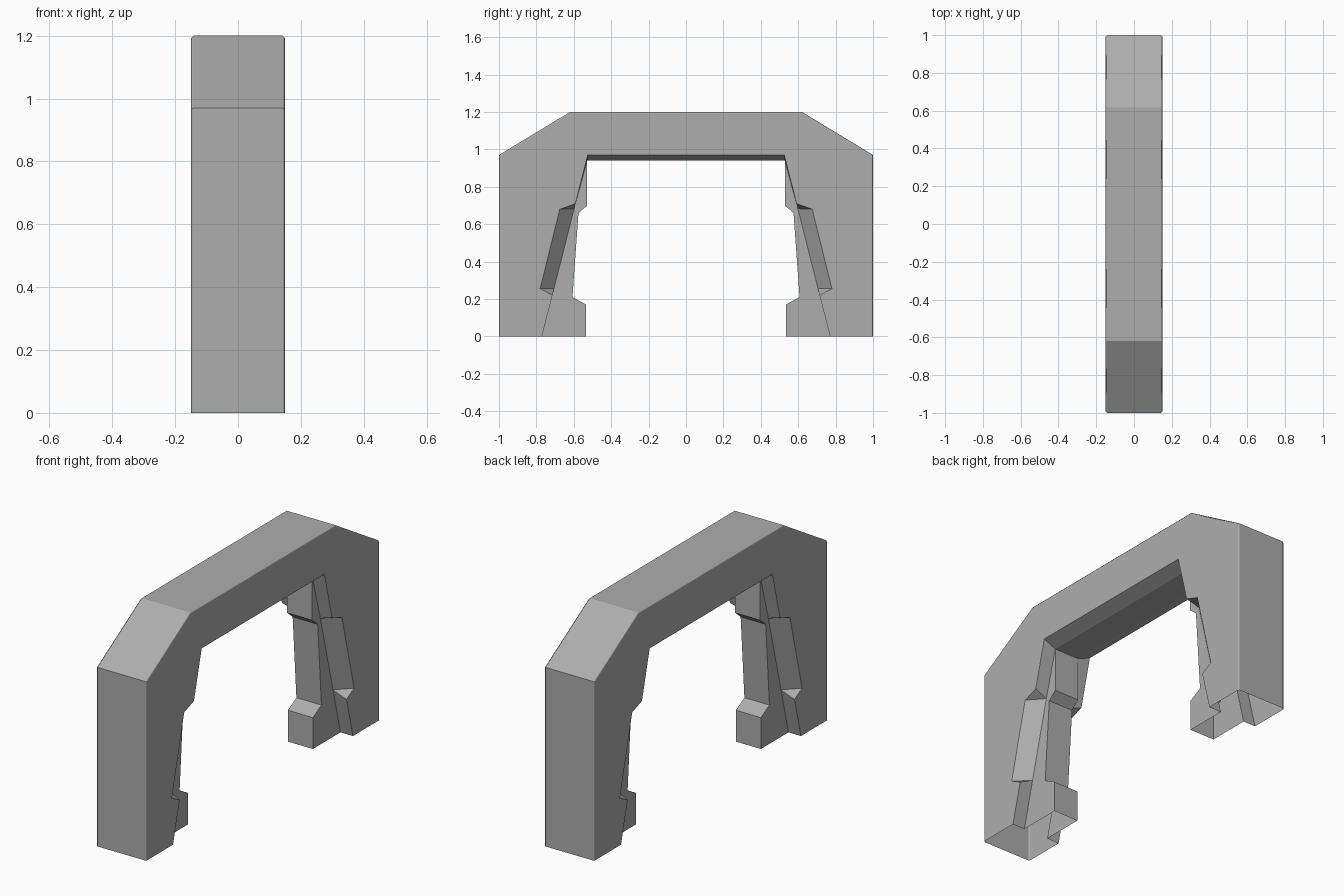
import bpy, bmesh, math

if "Cube" in bpy.data.objects:
    bpy.data.objects.remove(bpy.data.objects["Cube"])

W, R, C = 0.15, 0.075, 0.008   # half width, rib half width, edge chamfer

# One quarter (x > 0, y > 0); profiles are (y, z)
outer = [(1, 0), (1, 0.97), (0.62, 1.2), (0, 1.2)]
outer_in = [(1 - C, 0), (1 - C, 0.966), (0.618, 1.2 - C), (0, 1.2 - C)]
rib = [(0, 0.94), (0.528, 0.94), (0.528, 0.70), (0.575, 0.66),
       (0.607, 0.21), (0.534, 0.17), (0.534, 0)]
inner_top, inner_foot = (0.525, 0.97), (0.77, 0)
# Side recess: three points at the top end and three at the bottom end
p1, p2, p3 = (0.591, 0.71), (0.675, 0.68), (0.598, 0.683)
q1, q2, q3 = (0.714, 0.22), (0.78, 0.255), (0.706, 0.255)

faces = []


def at(x, *pts):
    return [(x, y, z) for y, z in pts]


def strip(xa, a, xb, b):
    for i in range(len(a) - 1):
        faces.append(at(xa, a[i], a[i + 1]) + at(xb, b[i + 1], b[i]))


# Outer shell, chamfer and flat side
strip(0, outer, W - C, outer)
strip(W - C, outer, W, outer_in)
faces.append(at(W, *outer_in, (0, 0.97), inner_top, p1, p2, q2, q1, inner_foot))
# Underside slope and inner leg walls
strip(W, [(0, 0.97), inner_top, p1], R, [rib[0], rib[1], p3])
strip(W, [q1, inner_foot], R, [q3, inner_foot])
# Slanted recess with its two end faces
faces.append(at(W, p1, p2) + at(R, p3))
faces.append(at(W, p2, q2) + at(R, q3, p3))
faces.append(at(W, q2, q1) + at(R, q3))
# Centre rib: inner face and side
strip(0, rib, R, rib)
faces.append(at(R, *rib[1:], inner_foot, q3, p3))

# Mirror into all four quarters; leg bottoms stay open
bm = bmesh.new()
for sx in (1, -1):
    for sy in (1, -1):
        for f in faces:
            pts = [(x * sx, y * sy, z) for x, y, z in f]
            bm.faces.new([bm.verts.new(p) for p in pts])
bmesh.ops.remove_doubles(bm, verts=bm.verts, dist=0.0005)
bmesh.ops.recalc_face_normals(bm, faces=bm.faces)


def is_chamfer(face):
    xs = [abs(v.co.x) for v in face.verts]
    return min(xs) > W - 2 * C and max(xs) - min(xs) > C / 2


# Flat faces everywhere, soft shading only across the narrow outer chamfer
for f in bm.faces:
    f.smooth = True
for e in bm.edges:
    along = abs(e.verts[0].co.x - e.verts[1].co.x) < 1e-5
    soft = along and any(is_chamfer(f) for f in e.link_faces)
    e.smooth = soft or e.calc_face_angle(1) < 0.01

mesh = bpy.data.meshes.new("arch_frame")
bm.to_mesh(mesh)
bm.free()
arch = bpy.data.objects.new("arch_frame", mesh)
bpy.context.collection.objects.link(arch)

# Large faces keep flat normals
wn = arch.modifiers.new("flat_normals", 'WEIGHTED_NORMAL')
wn.keep_sharp = True
wn.weight = 100

# Dark grey paint
grey = bpy.data.materials.new("dark_grey")
grey.diffuse_color = (0.42, 0.42, 0.42, 1)
grey.use_nodes = True
grey.node_tree.nodes["Principled BSDF"].inputs["Base Color"].default_value = grey.diffuse_color
mesh.materials.append(grey)
